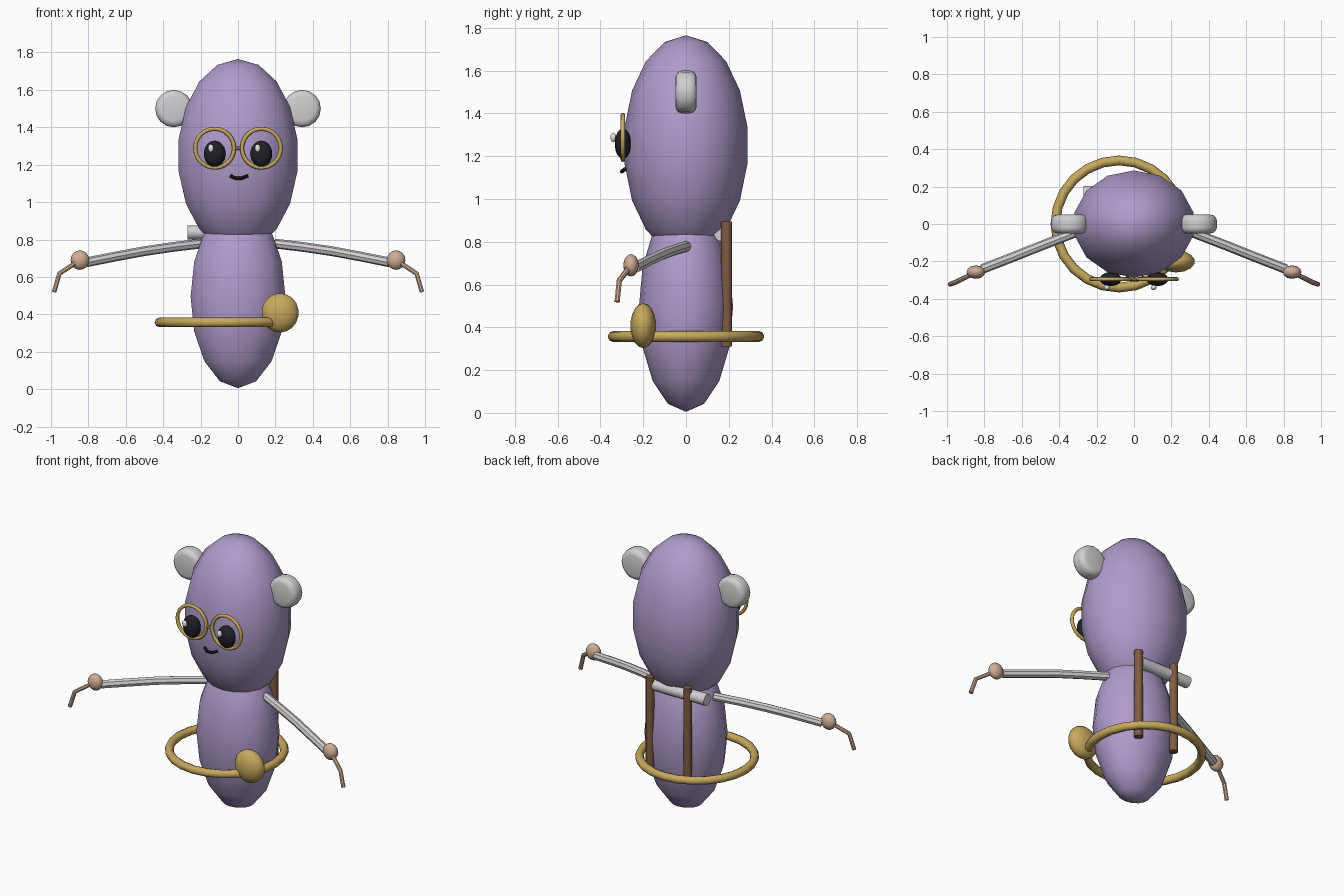
import bpy
import math
from mathutils import Vector

cube = bpy.data.objects.get("Cube")
if cube:
    bpy.data.objects.remove(cube, do_unlink=True)


def material(name, r, g, b):
    m = bpy.data.materials.new(name)
    m.use_nodes = True
    m.diffuse_color = (r, g, b, 1)
    m.node_tree.nodes["Principled BSDF"].inputs["Base Color"].default_value = (r, g, b, 1)
    return m


PURPLE = material("soft purple", 0.43, 0.33, 0.60)
GREY = material("pale grey", 0.64, 0.62, 0.64)
GOLD = material("gold", 0.57, 0.39, 0.11)
BROWN = material("wood brown", 0.22, 0.105, 0.055)
SKIN = material("skin", 0.62, 0.42, 0.30)
BLACK = material("black", 0.015, 0.015, 0.02)
WHITE = material("white", 0.9, 0.9, 0.9)


def finish(name, mat, angle=60):
    ob = bpy.context.object
    ob.name = name
    ob.data.materials.clear()
    ob.data.materials.append(mat)
    bpy.ops.object.shade_smooth_by_angle(angle=math.radians(angle))
    return ob


def ball(name, loc, radii, mat, segments=14, rings=9):
    bpy.ops.mesh.primitive_uv_sphere_add(segments=segments, ring_count=rings, radius=1, location=loc)
    bpy.context.object.scale = radii
    bpy.ops.object.transform_apply(location=False, rotation=False, scale=True)
    return finish(name, mat)


def ring(name, loc, major, minor, mat, rotation=(0, 0, 0), sides=24):
    bpy.ops.mesh.primitive_torus_add(location=loc, rotation=rotation, major_radius=major,
                                     minor_radius=minor, major_segments=sides, minor_segments=8)
    return finish(name, mat)


def rod(name, start, end, radius, mat, sides=12):
    a, b = Vector(start), Vector(end)
    bpy.ops.mesh.primitive_cylinder_add(vertices=sides, radius=radius, depth=(b - a).length,
                                        location=(a + b) / 2)
    bpy.context.object.rotation_euler = (b - a).to_track_quat("Z", "Y").to_euler()
    return finish(name, mat, 40)


def tube(name, points, radius, mat):
    curve = bpy.data.curves.new(name, "CURVE")
    curve.dimensions = "3D"
    curve.bevel_depth = radius
    curve.bevel_resolution = 2
    curve.use_fill_caps = True
    path = curve.splines.new("POLY")
    path.points.add(len(points) - 1)
    for p, co in zip(path.points, points):
        p.co = (*co, 1)
    ob = bpy.data.objects.new(name, curve)
    bpy.context.collection.objects.link(ob)
    bpy.ops.object.select_all(action="DESELECT")
    ob.select_set(True)
    bpy.context.view_layer.objects.active = ob
    bpy.ops.object.convert(target="MESH")
    return finish(name, mat, 40)


# Body and head
ball("body", (0, 0, 0.495), (0.26, 0.22, 0.49), PURPLE, rings=8)
ball("head", (0, 0, 1.25), (0.33, 0.291, 0.515), PURPLE)

for side, s in (("left", 1), ("right", -1)):
    # Ears: rounded discs
    bpy.ops.mesh.primitive_cylinder_add(vertices=16, radius=0.1, depth=0.1,
                                        location=(s * 0.343, 0, 1.5), rotation=(math.pi / 2, 0, 0))
    bevel = bpy.context.object.modifiers.new("rounding", "BEVEL")
    bevel.width = 0.032
    bevel.segments = 3
    bpy.ops.object.modifier_apply(modifier=bevel.name)
    finish(side + "_ear", GREY)

    # Eyes, highlights and spectacle rims
    ball(side + "_eye", (s * 0.125, -0.295, 1.258), (0.06, 0.038, 0.071), BLACK)
    ball(side + "_eye_highlight", (s * 0.125 - 0.02, -0.34, 1.288), (0.016, 0.014, 0.022), WHITE, 10, 7)
    ring(side + "_spectacle_rim", (s * 0.125, -0.295, 1.288), 0.104, 0.011, GOLD, (math.pi / 2, 0, 0))

    # Arms, hands and bent fingers
    tube(side + "_arm", [(s * 0.2, 0, 0.778), (s * 0.35, -0.06, 0.76), (s * 0.5, -0.118, 0.738),
                         (s * 0.65, -0.178, 0.71), (s * 0.81, -0.24, 0.678)], 0.026, GREY)
    ball(side + "_hand", (s * 0.845, -0.257, 0.69), (0.05, 0.036, 0.052), SKIN, 12, 8)
    tube(side + "_finger", [(s * 0.86, -0.265, 0.68), (s * 0.955, -0.312, 0.618),
                            (s * 0.983, -0.322, 0.52)], 0.013, SKIN)

    # Poles behind the back
    x = s * 0.135 - 0.01
    rod(side + "_back_pole", (x, 0.19, 0.31), (x, 0.19, 0.895), 0.026, BROWN)

# Spectacle bridge and mouth
rod("spectacle_bridge", (-0.02, -0.295, 1.288), (0.02, -0.295, 1.288), 0.009, GOLD, 8)
tube("mouth", [(-0.04, -0.285, 1.14), (-0.014, -0.3, 1.128),
               (0.02, -0.3, 1.128), (0.052, -0.285, 1.14)], 0.009, BLACK)

# Roll across the back
rod("back_roll", (-0.27, 0.168, 0.838), (0.11, 0.168, 0.838), 0.037, GREY, 14)

# Hoop around the waist with its round ornament
ring("waist_hoop", (-0.08, 0, 0.357), 0.34, 0.026, GOLD)
ball("hoop_ornament", (0.225, -0.2, 0.408), (0.102, 0.06, 0.105), GOLD)
